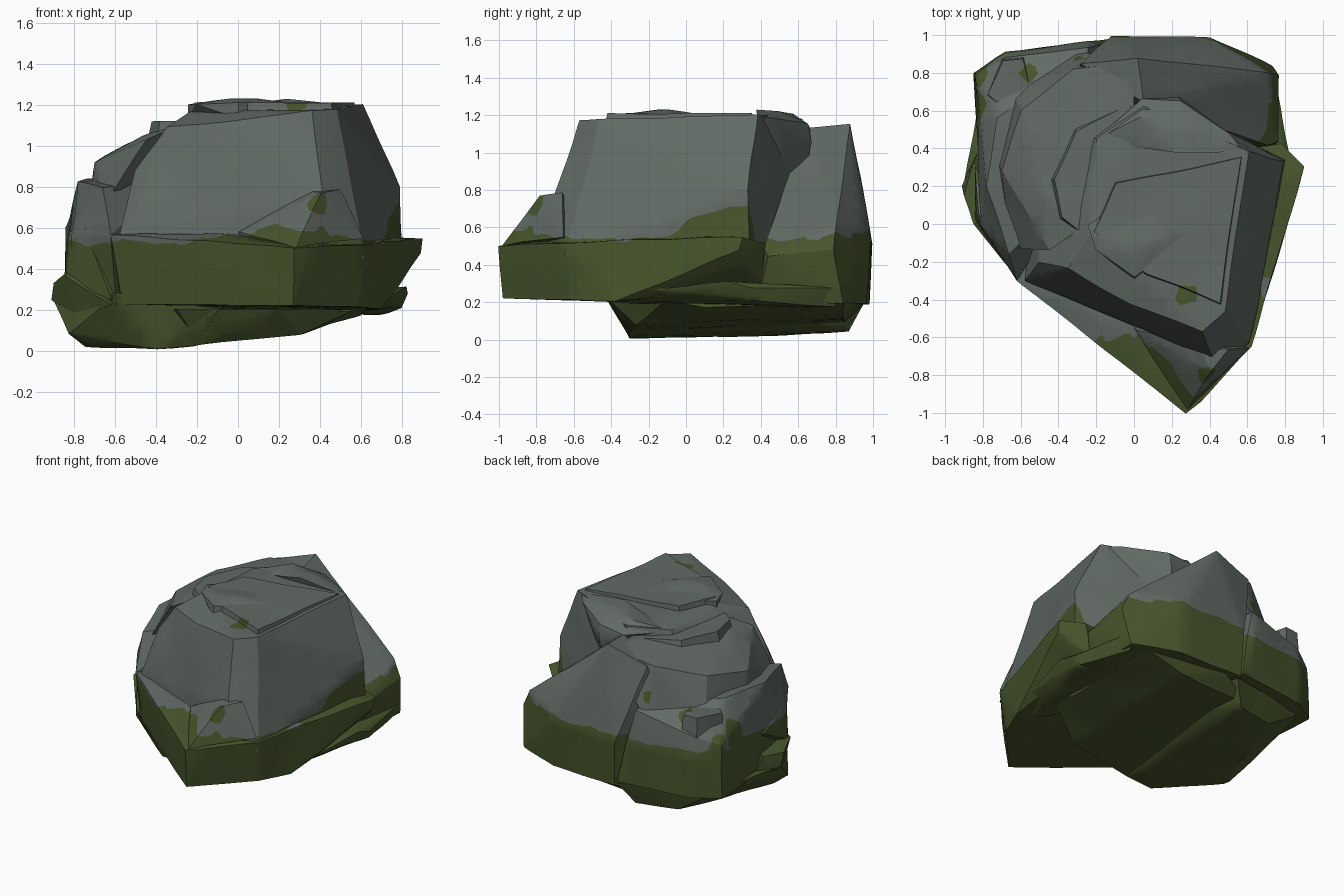
import bpy
import bmesh
import math
from mathutils import Vector, noise

old = bpy.data.objects.get("Cube")
if old:
    bpy.data.objects.remove(old, do_unlink=True)


def make_material(name, colour):
    mat = bpy.data.materials.new(name)
    mat.use_nodes = True
    mat.diffuse_color = (*colour, 1)
    mat.node_tree.nodes["Principled BSDF"].inputs["Base Color"].default_value = (*colour, 1)
    return mat


MATERIALS = [make_material("grey stone", (0.122, 0.147, 0.13)),
             make_material("green moss", (0.064, 0.092, 0.026))]

# Isolated moss patches: centre and radius
PATCHES = [(Vector((0.28, -0.38, 1.2)), 0.07),
           (Vector((-0.2, -0.46, 0.63)), 0.04),
           (Vector((-0.55, 0.8, 0.77)), 0.06),
           (Vector((-0.28, 0.86, 0.85)), 0.05),
           (Vector((-0.65, 0.02, 0.87)), 0.05),
           (Vector((-0.8, 0.62, 0.62)), 0.1),
           (Vector((-0.8, 0.78, 0.6)), 0.07),
           (Vector((0.4, -0.82, 0.72)), 0.07)]


def bump(p, x, y, spread):
    return math.exp(-((p.x - x) ** 2 + (p.y - y) ** 2) / spread)


def moss_amount(p):
    """Positive where moss covers the stone."""
    limit = 0.53 + 0.08 * bump(p, 0.25, -0.75, 0.08)
    if p.y < 0.34:
        limit += 0.2 * bump(p, 0.76, 0.28, 0.09)
    elif p.y > 0.75:
        limit += 0.03
    amount = limit - p.z + 0.035 * noise.noise(p * 9) + 0.03 * noise.noise(p * 19)
    for centre, radius in PATCHES:
        amount = max(amount, radius - (p - centre).length + 0.03 * noise.noise(p * 15))
    return amount


def slice_grid(bm, step):
    """Cut the faces along a regular grid so they can be weathered."""
    for axis in range(3):
        normal = Vector((0, 0, 0))
        normal[axis] = 1
        values = [v.co[axis] for v in bm.verts]
        k = math.ceil(min(values) / step)
        while k * step < max(values):
            bmesh.ops.bisect_plane(bm, geom=bm.verts[:] + bm.edges[:] + bm.faces[:],
                                   dist=0.0005, plane_co=normal * (k * step), plane_no=normal)
            k += 1


def paint_moss(bm):
    """Cut the mesh along the moss border and colour both sides."""
    amount = {v: moss_amount(v.co) for v in bm.verts}
    border = []
    for e in list(bm.edges):
        a, b = e.verts
        fa, fb = amount[a], amount[b]
        if fa * fb < 0:
            t = min(max(fa / (fa - fb), 0.03), 0.97)
            vert = bmesh.utils.edge_split(e, a, t)[1]
            amount[vert] = 0
            border.append(vert)
    if border:
        bmesh.ops.connect_verts(bm, verts=border)
    for f in bm.faces:
        f.material_index = int(sum(amount[v] for v in f.verts) > 0)


def boulder(name, points):
    """Faceted convex chunk through points given in hundredths."""
    bm = bmesh.new()
    for p in points:
        bm.verts.new(Vector(p) / 100)
    bmesh.ops.convex_hull(bm, input=bm.verts[:])
    loose = [v for v in bm.verts if not v.link_faces]
    bmesh.ops.delete(bm, geom=loose, context="VERTS")
    bmesh.ops.dissolve_limit(bm, angle_limit=0.03, verts=bm.verts[:], edges=bm.edges[:])
    slice_grid(bm, 0.08)
    bmesh.ops.triangulate(bm, faces=bm.faces[:])
    for v in bm.verts:
        v.co += noise.noise_vector(v.co * 3.5) * 0.009
    paint_moss(bm)
    bmesh.ops.recalc_face_normals(bm, faces=bm.faces[:])
    for f in bm.faces:
        f.smooth = True
    for e in bm.edges:
        e.smooth = e.calc_face_angle(0) < math.radians(28)
    mesh = bpy.data.meshes.new(name)
    bm.to_mesh(mesh)
    bm.free()
    for mat in MATERIALS:
        mesh.materials.append(mat)
    bpy.context.collection.objects.link(bpy.data.objects.new(name, mesh))


def slab(name, outline, low, high, inset):
    """Chunk with one outline, tapering towards its top."""
    centre = sum((Vector(p) for p in outline), Vector((0, 0))) / len(outline)
    top = [Vector(p).lerp(centre, inset) for p in outline]
    boulder(name, [(*p, low) for p in outline] + [(p.x, p.y, high) for p in top])


# Tall main body with a flat top
boulder("main_body", [
    (-22, -4, 117), (-2, -42, 112), (36, -57, 117), (48, -46, 118), (61, 38, 120),
    (30, 52, 119), (5, 62, 118), (-20, 45, 115), (-35, -24, 109), (-50, -20, 88),
    (-58, -30, 56), (-8, -50, 58), (42, -71, 75), (44, -74, 45), (62, -65, 45),
    (79, 33, 80), (80, 34, 50), (30, 60, 50), (-50, 50, 50)])

# Broad lower skirt running out to the front tip
boulder("front_skirt", [
    (27, -100, 50), (27, -98, 22), (35, -94, 50), (62, -65, 52), (60, -62, 21),
    (90, 30, 55), (89, 28, 48), (82, 30, 40), (70, -38, 20), (78, 43, 52),
    (70, 40, 30), (-62, -30, 57), (-57, -30, 22), (-60, 20, 50), (-60, 20, 22),
    (-10, -53, 57)])

# Undercut ledge below the skirt
boulder("lower_ledge", [
    (60, -36, 20), (74, -20, 27), (82, 22, 31), (83, 34, 28), (80, 38, 21),
    (76, 55, 30), (74, 80, 28), (70, 80, 18), (40, 0, 18), (40, 60, 30)])

# Small ledge above the tip
boulder("front_ledge", [
    (50, -66, 79), (36, -66, 78), (41, -78, 77), (38, -83, 69), (34, -85, 62),
    (16, -60, 67), (28, -98, 50), (61, -66, 55), (0, -56, 58), (0, -50, 50)])

# Back ridge falling away to the left corner
boulder("back_ridge", [
    (2, 88, 115), (5, 64, 113), (-28, 85, 106), (71, 42, 50), (71, 80, 60),
    (48, 94, 60), (-12, 100, 51), (40, 99, 53), (77, 44, 45), (77, 79, 48),
    (73, 84, 20), (40, 97, 19), (-10, 98, 19), (70, 38, 20), (-40, 60, 30)])

# Stepped right side
boulder("side_block", [
    (-84, 79, 60), (-72, 76, 73), (-72, 56, 84), (-78, 20, 83), (-66, -16, 80),
    (-68, 88, 66), (-24, 93, 76), (-85, 80, 22), (-68, 91, 50), (-68, 91, 22),
    (-24, 97, 50), (-12, 98, 22), (-82, 45, 50), (-81, 0, 55), (-80, 2, 22),
    (-62, -30, 57), (-60, -28, 22), (-30, 20, 84)])
boulder("side_step", [
    (-70, 28, 92), (-60, 60, 98), (-47, 15, 105), (-32, 82, 106), (0, 86, 112),
    (-25, 0, 112), (-45, -14, 103), (-73, 35, 70), (-64, 70, 70), (-30, 91, 70),
    (-66, -12, 70), (0, 60, 112)])
slab("upper_step", [(-40, 2), (-45, 24), (-32, 52), (0, 67), (10, 20), (-15, -18)],
     101, 112, 0.1)
# Corner block below the steps
slab("corner_block", [(-79, 68), (-70, 60), (-54, 74), (-58, 89), (-70, 88)],
     45, 79, 0.12)

# Raised plates and worn knobs on the flat top
slab("top_plate", [(-22, -4), (6, -27), (46, -43), (58, 36), (32, 20), (-10, 22)],
     115, 121, 0.03)
boulder("top_knob", [
    (-24, 0, 120), (-24, 0, 113), (-20, -14, 120), (0, -28, 121), (0, -29, 113),
    (-4, -14, 123), (10, -10, 123), (34, -4, 120), (8, 20, 119)])
boulder("top_rear_knob", [
    (-20, 44, 114), (4, 57, 121), (28, 50, 122), (24, 38, 123), (4, 66, 113),
    (25, 65, 115), (24, 67, 105), (22, 65, 92), (50, 48, 118), (24, 56, 75),
    (2, 40, 118), (58, 38, 119)])

# Mossy bulges at the foot
boulder("side_bulge", [
    (-91, 20, 25), (-90, 15, 33), (-85, 0, 37), (-72, -10, 34), (-62, -29, 22),
    (-80, 0, 18), (-85, 33, 35), (-82, 40, 20), (-60, 10, 45)])
boulder("side_shard", [
    (-82, 6, 58), (-84, 30, 50), (-74, -10, 60), (-62, -30, 24), (-84, 2, 36),
    (-60, 0, 60), (-60, 30, 30)])

# Underside: a deep lobe to one side and a shallower plate
boulder("base_lobe", [
    (-83, 0, 8), (-75, 4, 2), (-40, -30, 1), (-20, -31, 3), (-62, 40, 2),
    (-50, 80, 5), (-20, 87, 4), (-35, 20, 1), (-90, 20, 25), (-60, -31, 28),
    (-10, -41, 20), (-80, 78, 25), (-10, 95, 19), (5, 20, 20)])
boulder("base_plate", [
    (-20, -31, 3), (30, -27, 8), (40, 0, 12), (60, 10, 17), (30, 84, 13),
    (-30, 85, 8), (-30, -41, 20), (20, -40, 20), (60, -10, 21), (60, 84, 20),
    (0, 95, 19), (-50, 20, 20)])
